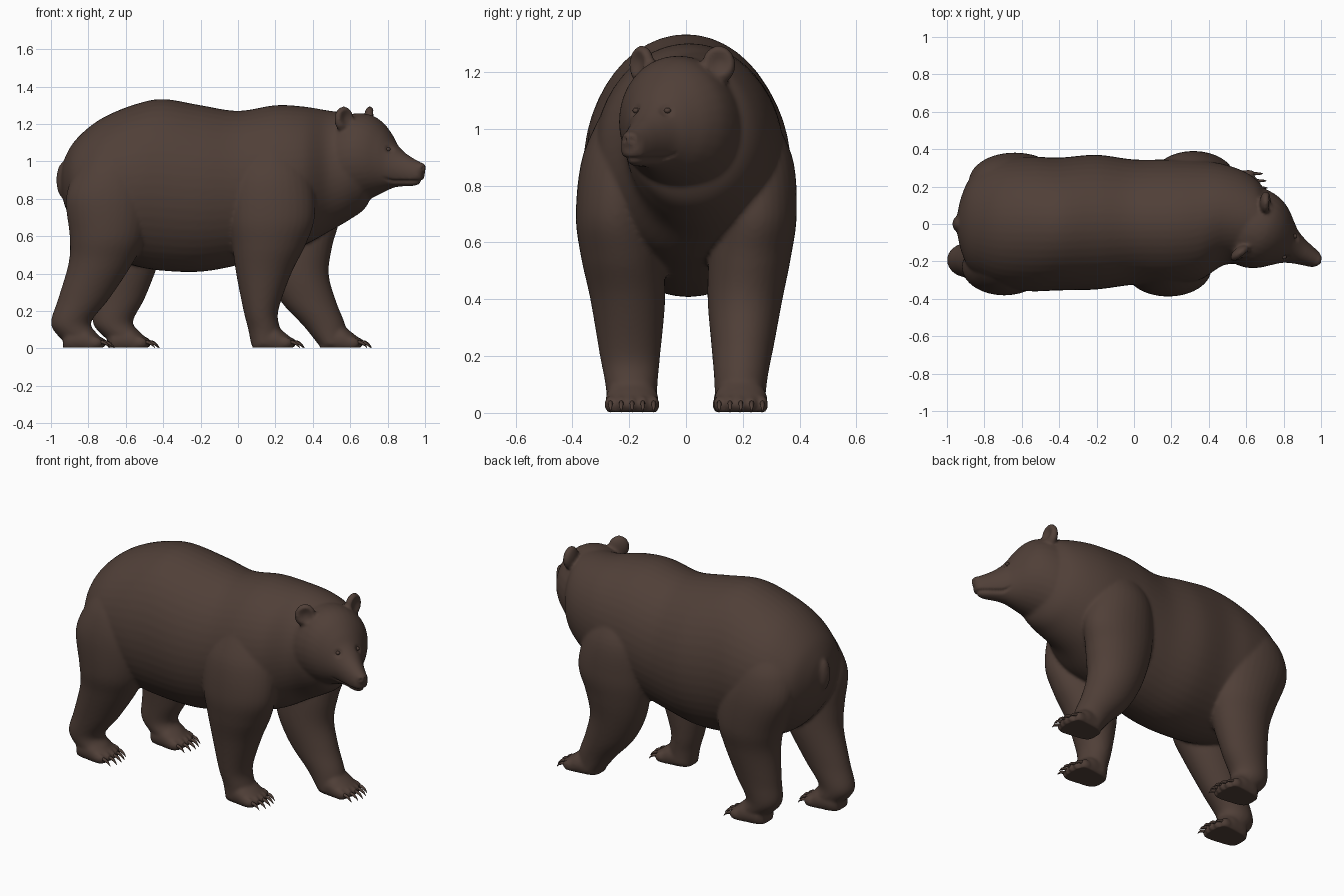
import bpy
import bmesh
import math
from mathutils import Matrix, Vector

cube = bpy.data.objects.get("Cube")
if cube:
    bpy.data.objects.remove(cube, do_unlink=True)

# One flat fur colour
fur = bpy.data.materials.new("dark_brown_fur")
fur.use_nodes = True
colour = (0.08, 0.05, 0.039, 1)
fur.diffuse_color = colour
fur.node_tree.nodes["Principled BSDF"].inputs["Base Color"].default_value = colour
fur.node_tree.nodes["Principled BSDF"].inputs["Roughness"].default_value = 0.8


def spline(rows, steps=6):
    """Smoothly fill in sections between the given ones."""
    out = []
    last = len(rows) - 1
    for i in range(last):
        a, b, c, d = (rows[max(0, min(last, i + k))] for k in (-1, 0, 1, 2))
        for s in range(steps):
            t = s / steps
            out.append([q + t / 2 * (r - p + t * (2 * p - 5 * q + 4 * r - w + t * (3 * (q - r) + w - p)))
                        for p, q, r, w in zip(a, b, c, d)])
    return out + [list(rows[-1])]


def skin(bm, rings):
    """Bridge rings of points into a closed tube."""
    loops = [[bm.verts.new(p) for p in ring] for ring in rings]
    n = len(loops[0])
    for a, b in zip(loops, loops[1:]):
        for i in range(n):
            j = (i + 1) % n
            bm.faces.new((a[i], a[j], b[j], b[i]))
    bm.faces.new(loops[0][::-1])
    bm.faces.new(loops[-1])


def angles(n):
    return [2 * math.pi * i / n for i in range(n)]


def loft_x(bm, rows, matrix=Matrix(), n=32, steps=6):
    """Sections along x: (x, y centre, half width, z low, z high)."""
    skin(bm, [[matrix @ Vector((x, y + w * math.cos(a), (lo + hi) / 2 + (hi - lo) / 2 * math.sin(a)))
               for a in angles(n)] for x, y, w, lo, hi in spline(rows, steps)])


def loft_z(bm, rows, n=32):
    """Sections along z: (z, x low, x high, y centre, half width)."""
    skin(bm, [[Vector(((lo + hi) / 2 + (hi - lo) / 2 * math.cos(a), y + w * math.sin(a), z))
               for a in angles(n)] for z, lo, hi, y, w in spline(rows)])


def ball(bm, centre, size, matrix=Matrix()):
    m = matrix @ Matrix.Translation(centre) @ Matrix.Diagonal((*size, 1))
    bmesh.ops.create_uvsphere(bm, u_segments=20, v_segments=14, radius=1, matrix=m)


def make_object(name, bm):
    bmesh.ops.recalc_face_normals(bm, faces=bm.faces)
    mesh = bpy.data.meshes.new(name)
    bm.to_mesh(mesh)
    bm.free()
    mesh.materials.append(fur)
    obj = bpy.data.objects.new(name, mesh)
    bpy.context.collection.objects.link(obj)
    return obj


def smooth(obj):
    obj.data.shade_smooth()


head = Matrix.Translation((0.635, -0.02, 0)) @ Matrix.Rotation(math.radians(-27), 4, 'Z')
bm = bmesh.new()

# Trunk and neck
loft_x(bm, [
    (-0.945, 0, 0.05, 0.84, 0.95), (-0.925, 0, 0.14, 0.76, 1.02),
    (-0.88, 0, 0.24, 0.66, 1.10), (-0.80, 0, 0.305, 0.56, 1.18),
    (-0.70, 0, 0.345, 0.49, 1.245), (-0.55, 0, 0.36, 0.44, 1.305),
    (-0.40, 0, 0.355, 0.415, 1.333), (-0.20, 0.01, 0.36, 0.41, 1.30),
    (0.0, 0.01, 0.335, 0.445, 1.27), (0.20, 0.01, 0.335, 0.50, 1.30),
    (0.35, 0.02, 0.32, 0.55, 1.293), (0.48, 0.05, 0.27, 0.62, 1.272),
    (0.60, 0.03, 0.245, 0.69, 1.255), (0.68, 0.01, 0.20, 0.75, 1.23),
    (0.73, 0, 0.10, 0.85, 1.15)], n=48)

# Head and muzzle, turned to the right
loft_x(bm, [
    (-0.20, 0, 0.19, 0.76, 1.20), (-0.05, 0, 0.215, 0.75, 1.25),
    (0.05, 0, 0.21, 0.79, 1.255), (0.12, 0, 0.18, 0.82, 1.225),
    (0.18, 0, 0.132, 0.845, 1.165), (0.225, 0, 0.096, 0.86, 1.10),
    (0.28, 0, 0.072, 0.866, 1.05), (0.34, 0, 0.055, 0.868, 1.015),
    (0.38, 0, 0.043, 0.882, 0.995), (0.397, 0, 0.025, 0.905, 0.975)], head)
ball(bm, (0.387, 0, 0.965), (0.026, 0.035, 0.028), head)

# Ears, each turned outward
ear_frames = []
for side in (-1, 1):
    frame = head @ Matrix.Translation((0, side * 0.152, 1.225)) @ Matrix.Rotation(side * 0.44, 4, 'Z')
    ear_frames.append(frame)
    ball(bm, (0, 0, 0), (0.032, 0.06, 0.07), frame)

# Tail
ball(bm, (-0.935, 0, 0.90), (0.036, 0.045, 0.095))

# Front legs: right one upright, left one striding
loft_z(bm, [
    (0.02, 0.07, 0.22, -0.19, 0.088), (0.10, 0.055, 0.225, -0.192, 0.092),
    (0.20, 0.03, 0.215, -0.197, 0.106), (0.40, -0.01, 0.285, -0.205, 0.132),
    (0.55, -0.03, 0.36, -0.225, 0.145), (0.70, -0.045, 0.41, -0.245, 0.143),
    (0.90, -0.04, 0.40, -0.215, 0.15), (1.07, 0.03, 0.33, -0.17, 0.12)])
loft_z(bm, [
    (0.02, 0.43, 0.58, 0.19, 0.088), (0.12, 0.35, 0.575, 0.193, 0.094),
    (0.25, 0.23, 0.525, 0.2, 0.112), (0.40, 0.15, 0.485, 0.208, 0.132),
    (0.55, 0.11, 0.505, 0.225, 0.145), (0.70, 0.10, 0.54, 0.245, 0.145),
    (0.90, 0.10, 0.50, 0.22, 0.155), (1.07, 0.17, 0.43, 0.17, 0.12)])

# Hind legs: the left one is the right one sheared forward
hind = [(0.02, -0.90, -0.77, 0.19, 0.075), (0.07, -0.965, -0.75, 0.19, 0.086),
        (0.14, -1.0, -0.785, 0.193, 0.091), (0.27, -0.96, -0.685, 0.198, 0.105),
        (0.46, -0.905, -0.56, 0.207, 0.135), (0.60, -0.90, -0.495, 0.222, 0.152),
        (0.80, -0.92, -0.465, 0.23, 0.15), (0.95, -0.87, -0.49, 0.20, 0.15),
        (1.06, -0.80, -0.55, 0.19, 0.10)]
for side, stride in ((-1, 0), (1, 0.24)):
    rows = []
    for z, lo, hi, y, w in hind:
        shift = stride * max(0, 1 - max(0, z - 0.08) / 0.87)
        rows.append((z, lo + shift, hi + shift, side * y, w))
    loft_z(bm, rows)

# Paws with toes; claws go in their own mesh
claws = bmesh.new()
for toe_x, y in ((0.27, -0.19), (0.63, 0.193), (-0.745, -0.19), (-0.505, 0.19)):
    loft_x(bm, [(toe_x - 0.19, y, 0.05, -0.02, 0.08), (toe_x - 0.16, y, 0.08, -0.03, 0.12),
                (toe_x - 0.08, y, 0.093, -0.035, 0.125), (toe_x - 0.03, y, 0.092, -0.035, 0.092),
                (toe_x + 0.01, y, 0.08, -0.02, 0.06)])
    for k in range(-2, 3):
        tx, ty = toe_x - 0.006 * k * k, y + 0.038 * k
        ball(bm, (tx + 0.005, ty, 0.03), (0.04, 0.021, 0.031))
        loft_x(claws, [(tx + 0.025, ty, 0.009, 0.025, 0.045), (tx + 0.05, ty, 0.008, 0.022, 0.041),
                       (tx + 0.07, ty, 0.006, 0.013, 0.028), (tx + 0.085, ty, 0.001, 0.001, 0.006)],
               n=8, steps=3)

# Fuse everything into one smooth skin
body = make_object("bear_body", bm)
remesh = body.modifiers.new("fuse", 'REMESH')
remesh.mode = 'VOXEL'
remesh.voxel_size = 0.0095
relax = body.modifiers.new("relax", 'SMOOTH')
relax.factor = 0.5
relax.iterations = 7
bpy.context.view_layer.objects.active = body
body.select_set(True)
for name in ("fuse", "relax"):
    bpy.ops.object.modifier_apply(modifier=name)

# Eye positions on the skin
eyes = [body.closest_point_on_mesh(head @ Vector((0.232, side * 0.064, 1.066)))[1] for side in (-1, 1)]

# Sculpt sockets, nostrils, mouth line, ear cups and flat soles
pits = [(p, 0.028, 0.008) for p in eyes]
pits += [(head @ Vector((0.41, s * 0.016, 0.962)), 0.013, 0.011) for s in (-1, 1)]
pits += [(f @ Vector((0.03, 0, 0.008)), 0.046, 0.02) for f in ear_frames]
to_head = head.inverted()
normals = [v.normal.copy() for v in body.data.vertices]
for v, normal in zip(body.data.vertices, normals):
    co = v.co.copy()
    for centre, radius, depth in pits:
        d = (co - centre).length / radius
        if d < 1:
            v.co -= normal * depth * (1 - d * d)
    q = to_head @ co
    if q.x > 0.2 and co.z > 0.8:
        d = abs(q.z - 0.893 - 2 * max(0, 0.25 - q.x) ** 1.5) / 0.013
        if d < 1:
            v.co -= normal * 0.009 * (1 - d) * min(1, (q.x - 0.2) / 0.03)
    v.co.z = max(v.co.z, 0.004)
if not body.data.materials:
    body.data.materials.append(fur)
smooth(body)

# Eyes
bm = bmesh.new()
for p in eyes:
    ball(bm, p - head.to_3x3() @ Vector((0.009, 0, 0)), (0.012, 0.012, 0.01))
smooth(make_object("eyes", bm))

# Claws
smooth(make_object("claws", claws))
